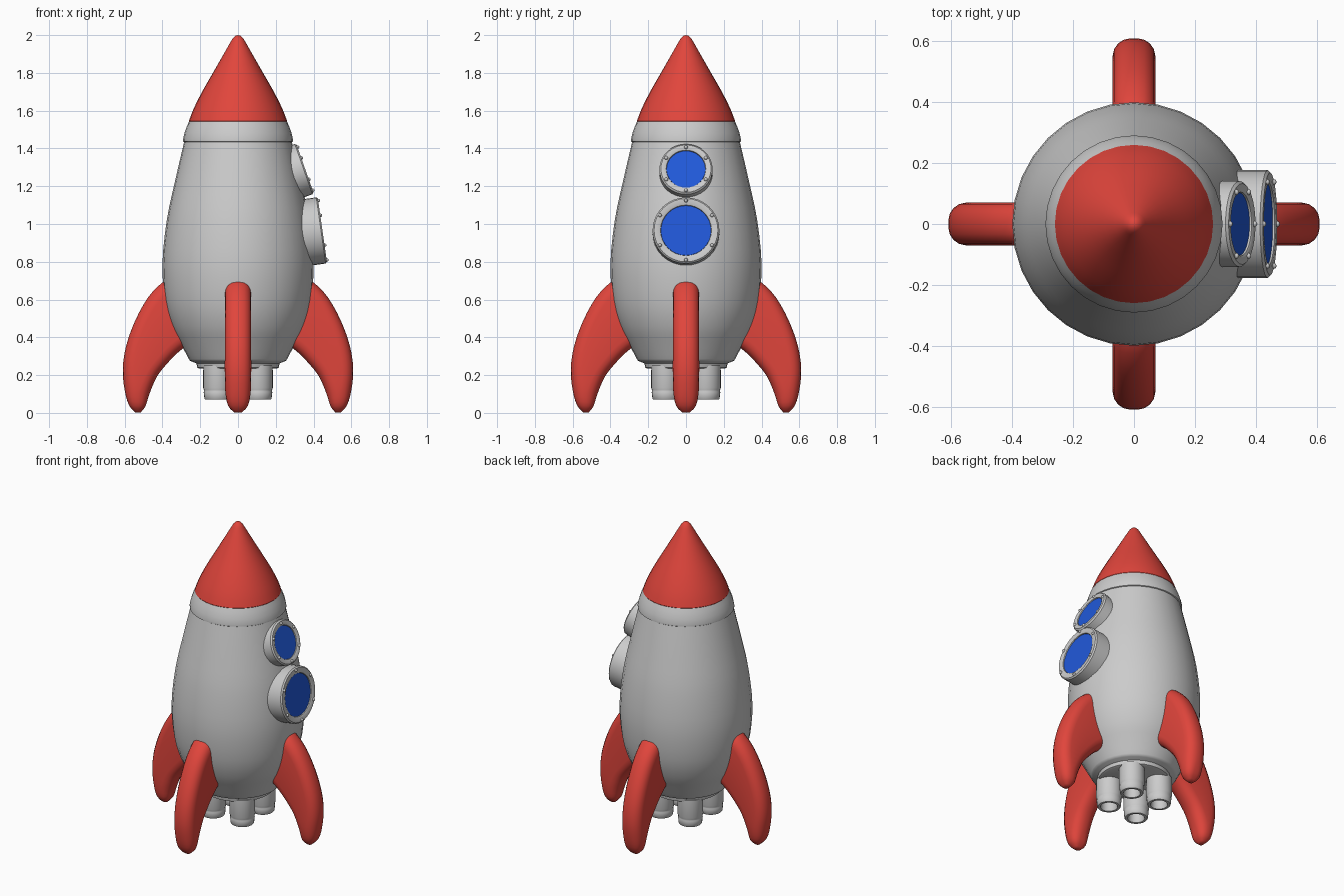
import bpy, bmesh, math
from mathutils import Matrix, Vector

if "Cube" in bpy.data.objects:
    bpy.data.objects.remove(bpy.data.objects["Cube"])


def material(name, color):
    m = bpy.data.materials.new(name)
    m.diffuse_color = color
    m.use_nodes = True
    m.node_tree.nodes["Principled BSDF"].inputs["Base Color"].default_value = m.diffuse_color
    return m


RED = material("red_paint", (0.75, 0.06, 0.045, 1))
BLUE = material("blue_glass", (0.015, 0.1, 0.7, 1))


def finish(name, bm, mat=None, matrix=None, angle=35):
    bmesh.ops.remove_doubles(bm, verts=bm.verts, dist=1e-5)
    bmesh.ops.recalc_face_normals(bm, faces=bm.faces)
    me = bpy.data.meshes.new(name)
    bm.to_mesh(me)
    bm.free()
    ob = bpy.data.objects.new(name, me)
    bpy.context.collection.objects.link(ob)
    if mat:
        me.materials.append(mat)
    if matrix:
        ob.matrix_world = matrix
    bpy.ops.object.select_all(action='DESELECT')
    ob.select_set(True)
    bpy.context.view_layer.objects.active = ob
    bpy.ops.object.shade_smooth_by_angle(angle=math.radians(angle))
    return ob


def skin(bm, rings):
    """Bridge closed rings of equal length."""
    vs = [[bm.verts.new(p) for p in r] for r in rings]
    n = len(vs[0])
    for a, b in zip(vs, vs[1:]):
        for i in range(n):
            j = (i + 1) % n
            bm.faces.new((a[i], a[j], b[j], b[i]))
    return vs


def lathe(name, profile, mat=None, matrix=None, seg=32):
    bm = bmesh.new()
    rings = []
    for r, z in profile:
        r = max(r, 1e-6)
        rings.append([(r * math.cos(2 * math.pi * i / seg), r * math.sin(2 * math.pi * i / seg), z)
                      for i in range(seg)])
    skin(bm, rings)
    bmesh.ops.remove_doubles(bm, verts=bm.verts, dist=1e-5)
    bmesh.ops.dissolve_degenerate(bm, dist=1e-5, edges=bm.edges)
    return finish(name, bm, mat, matrix)


def smooth_path(pts, steps=3):
    """Catmull-Rom through tuples of any size."""
    out = []
    for i in range(len(pts) - 1):
        p = [pts[max(i - 1, 0)], pts[i], pts[i + 1], pts[min(i + 2, len(pts) - 1)]]
        for s in range(steps):
            t = s / steps
            out.append(tuple(0.5 * (2 * b + (c - a) * t + (2 * a - 5 * b + 4 * c - d) * t * t
                                    + (3 * b - a - 3 * c + d) * t ** 3) for a, b, c, d in zip(*p)))
    return out + [pts[-1]]


# Hull with stepped base
hull = smooth_path([(0.26, 0.285), (0.305, 0.37), (0.35, 0.46), (0.386, 0.59), (0.4, 0.79),
                    (0.377, 1.02), (0.335, 1.22), (0.285, 1.435)])
base = [(0, 0.24), (0.205, 0.235), (0.216, 0.24), (0.22, 0.262), (0.245, 0.272), (0.255, 0.277)]
lathe("hull", base + hull + [(0, 1.435)])

# Collar and nose cone
lathe("collar", [(0, 1.43), (0.28, 1.43), (0.291, 1.437), (0.291, 1.448), (0.284, 1.48),
                 (0.272, 1.515), (0.258, 1.545), (0, 1.545)])
nose = smooth_path([(0.26, 1.545), (0.235, 1.61), (0.19, 1.70), (0.127, 1.81), (0.037, 1.968)])
lathe("nose_cone", [(0, 1.537), (0.257, 1.537)] + nose + [(0.028, 1.983), (0.015, 1.996), (0, 2.0)], RED)

# Engine nozzles
for k in range(4):
    a = math.pi / 4 + k * math.pi / 2
    loc = Matrix.Translation((0.151 * math.cos(a), 0.151 * math.sin(a), 0))
    lathe(f"nozzle_{k + 1}", [(0, 0.25), (0.077, 0.25), (0.078, 0.135), (0.074, 0.122), (0.073, 0.115),
                              (0.075, 0.11), (0.071, 0.075), (0.067, 0.07), (0.052, 0.07),
                              (0.049, 0.078), (0.048, 0.14), (0, 0.14)], None, loc, 24)

# Fins: rounded sections swept from tip to hull
# station: outer x, outer z, inner x, inner z, half thickness
stations = smooth_path([(0.545, 0.003, 0.515, 0.003, 0.02), (0.577, 0.04, 0.49, 0.035, 0.052),
                        (0.6, 0.12, 0.469, 0.1, 0.067), (0.61, 0.23, 0.432, 0.187, 0.07),
                        (0.593, 0.352, 0.385, 0.25, 0.07), (0.546, 0.485, 0.32, 0.318, 0.07),
                        (0.477, 0.61, 0.255, 0.37, 0.07), (0.4, 0.69, 0.22, 0.42, 0.07),
                        (0.34, 0.71, 0.2, 0.46, 0.07)])


def fin_section(ox, oz, ix, iz, th):
    o, i = Vector((ox, 0, oz)), Vector((ix, 0, iz))
    mid, d = (o + i) / 2, (o - i).normalized()
    w = (o - i).length / 2
    r = min(w, th) * 0.85
    ring = []
    for sx, sy, start in ((1, 1, 0), (-1, 1, 90), (-1, -1, 180), (1, -1, 270)):
        for s in range(5):
            a = math.radians(start + s * 22.5)
            u = sx * (w - r) + r * math.cos(a)
            v = sy * (th - r) + r * math.sin(a)
            ring.append(mid + d * u + Vector((0, v, 0)))
    return ring


for k, side in enumerate(("right", "back", "left", "front")):
    bm = bmesh.new()
    rings = skin(bm, [fin_section(*s) for s in stations])
    bm.faces.new(rings[0])
    bm.faces.new(rings[-1])
    finish(f"{side}_fin", bm, RED, Matrix.Rotation(k * math.pi / 2, 4, 'Z'), 60)


# Portholes: frame, glass and six bolts, local z pointing outward
def porthole(name, x, z, tilt, R, g, bolt_r):
    m = Matrix.Translation((x, 0, z)) @ Matrix.Rotation(math.radians(90 - tilt), 4, 'Y')
    lathe(name + "_frame", [(R, -0.11), (R, -0.008), (R - 0.008, 0), (g + 0.01, 0), (g + 0.003, -0.004),
                            (g, -0.02), (g, -0.11), (R, -0.11)], None, m)
    lathe(name + "_glass", [(0, -0.01), (g + 0.001, -0.01), (g + 0.001, -0.03), (0, -0.03)], BLUE, m)
    bm = bmesh.new()
    for k in range(6):
        a = k * math.pi / 3
        bmesh.ops.create_uvsphere(bm, u_segments=10, v_segments=6, radius=0.01,
                                  matrix=Matrix.Translation((bolt_r * math.cos(a), bolt_r * math.sin(a), 0)))
    finish(name + "_bolts", bm, None, m, 60)


porthole("lower_porthole", 0.447, 0.967, 8.1, 0.177, 0.132, 0.159)
porthole("upper_porthole", 0.355, 1.293, 19.4, 0.141, 0.102, 0.121)
